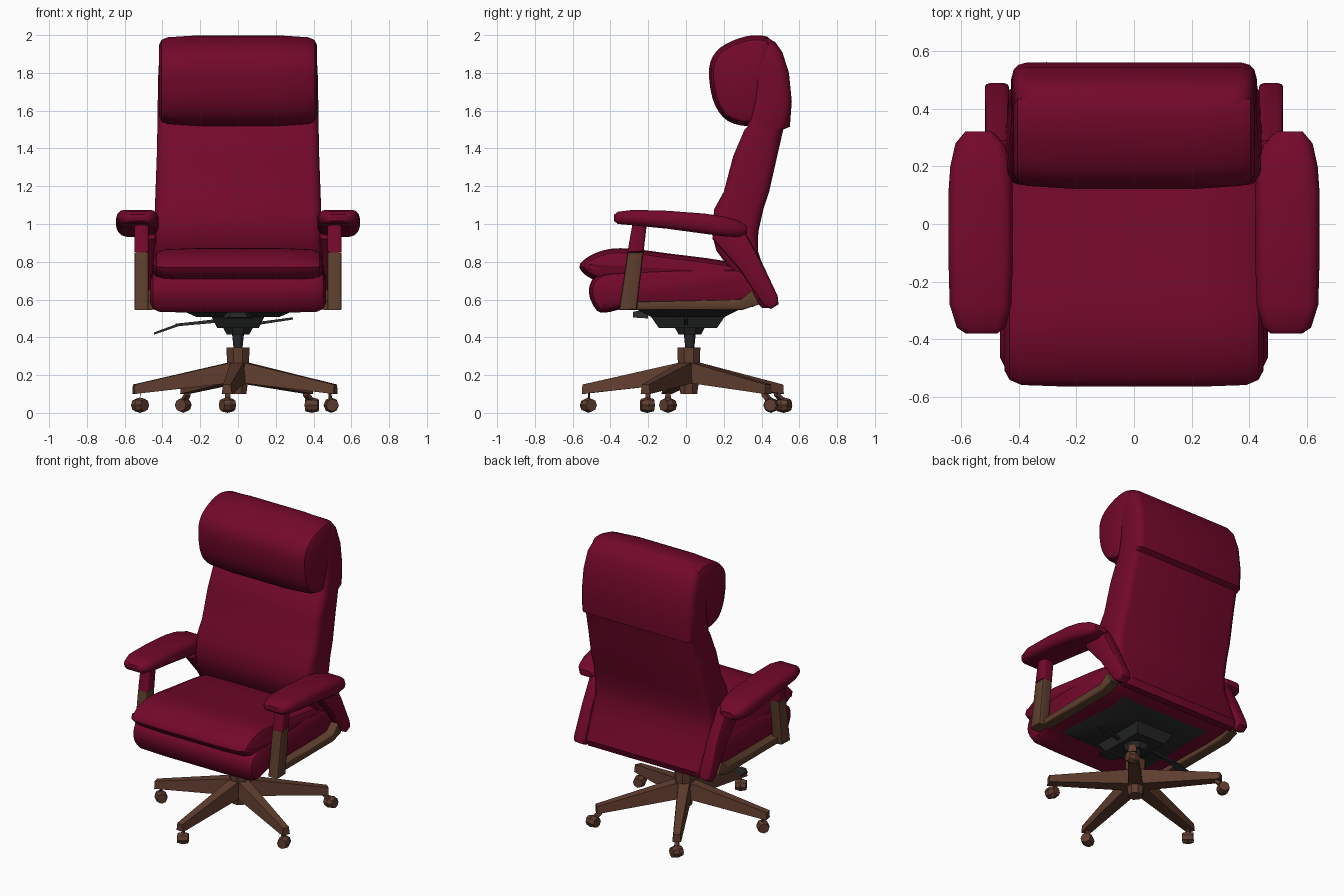
import bpy, bmesh, math
from mathutils import Vector, Matrix

if "Cube" in bpy.data.objects:
    bpy.data.objects.remove(bpy.data.objects["Cube"])


def material(name, rgb):
    m = bpy.data.materials.new(name)
    m.use_nodes = True
    m.diffuse_color = (*rgb, 1)
    m.node_tree.nodes["Principled BSDF"].inputs["Base Color"].default_value = (*rgb, 1)
    return m


CRIMSON = material("crimson leather", (0.17, 0.0025, 0.023))
WALNUT = material("walnut base", (0.115, 0.046, 0.028))
FRAME = material("brown frame", (0.108, 0.048, 0.026))
DARK = material("dark metal", (0.02, 0.021, 0.021))


def finish(name, bm, mat, angle=40):
    bmesh.ops.recalc_face_normals(bm, faces=bm.faces)
    mesh = bpy.data.meshes.new(name)
    bm.to_mesh(mesh)
    bm.free()
    mesh.materials.append(mat)
    ob = bpy.data.objects.new(name, mesh)
    bpy.context.collection.objects.link(ob)
    bpy.ops.object.select_all(action="DESELECT")
    ob.select_set(True)
    bpy.context.view_layer.objects.active = ob
    bpy.ops.object.shade_smooth_by_angle(angle=math.radians(angle))


def skin(name, rings, mat, angle=40):
    """Join equal rings of points into a closed body."""
    bm = bmesh.new()
    rings = [[bm.verts.new(p) for p in ring] for ring in rings]
    n = len(rings[0])
    for r, q in zip(rings, rings[1:]):
        for i in range(n):
            j = (i + 1) % n
            bm.faces.new((r[i], r[j], q[j], q[i]))
    bm.faces.new(rings[0])
    bm.faces.new(rings[-1])
    finish(name, bm, mat, angle)


def rounded(pts, steps=3):
    """Closed Catmull-Rom curve through the points."""
    out, n = [], len(pts)
    for i in range(n):
        a, b, c, d = (Vector(pts[(i + k) % n]) for k in (-1, 0, 1, 2))
        for s in range(steps):
            t = s / steps
            out.append(0.5 * (2 * b + (c - a) * t + (2 * a - 5 * b + 4 * c - d) * t * t
                              + (3 * b - a - 3 * c + d) * t ** 3))
    return out


def inset(pts, dist):
    """Move a counter-clockwise outline inwards."""
    out = []
    for i, p in enumerate(pts):
        t = (pts[(i + 1) % len(pts)] - pts[i - 1]).normalized()
        out.append(p + Vector((-t.y, t.x)) * dist)
    return out


def loft(name, outline, stations, mat, smooth=True):
    """Sweep a (y, z) outline across x; each station is (x, inset)."""
    pts = rounded(outline) if smooth else [Vector(p) for p in outline]
    if sum(p.x * pts[i - 1].y - p.y * pts[i - 1].x for i, p in enumerate(pts)) > 0:
        pts.reverse()
    skin(name, [[(x, p.x, p.y) for p in inset(pts, d)] for x, d in stations], mat)


def padded(half, soft, mid=0, bulge=0):
    """Symmetric stations with softened ends."""
    side = [(half, soft), (half - soft * 0.3, soft * 0.4), (half - soft, soft * 0.1),
            (half * 0.5, -bulge)]
    return [(mid - x, d) for x, d in side] + [(mid + x, d) for x, d in reversed(side)]


def rounded_box(x0, x1, v0, v1, radius):
    """Rectangle outline with rounded corners."""
    r = min(radius, 0.45 * (x1 - x0), 0.45 * (v1 - v0))
    corners = ((x1 - r, v1 - r), (x0 + r, v1 - r), (x0 + r, v0 + r), (x1 - r, v0 + r))
    return [(cx + r * math.cos(a), cv + r * math.sin(a))
            for k, (cx, cv) in enumerate(corners)
            for a in (math.pi / 2 * (k + s / 3) for s in range(4))]


def bar(name, a, b, size_a, size_b, mat):
    """Tapered four-sided bar between two points."""
    a, b = Vector(a), Vector(b)
    side = Vector((0, 0, 1)).cross(b - a).normalized()
    skin(name, [[p + side * w * s / 2 + Vector((0, 0, h * t / 2))
                 for s, t in ((-1, -1), (1, -1), (0.75, 1), (-0.75, 1))]
                for p, (w, h) in ((a, size_a), (b, size_b))], mat, 25)


def cone(name, centre, z0, z1, r0, r1, mat, sides=8, scale=(1, 1)):
    bm = bmesh.new()
    bmesh.ops.create_cone(bm, cap_ends=True, segments=sides, radius1=r0, radius2=r1,
                          depth=z1 - z0)
    turn = Matrix.Rotation(math.pi / sides, 4, "Z")
    bmesh.ops.transform(bm, matrix=turn, verts=bm.verts)
    bmesh.ops.scale(bm, vec=(*scale, 1), verts=bm.verts)
    bmesh.ops.translate(bm, vec=(*centre, (z0 + z1) / 2), verts=bm.verts)
    finish(name, bm, mat, 30)


# Seat: lower cushion and overhanging top cushion
loft("seat_lower_cushion",
     [(-0.47, 0.54), (-0.40, 0.535), (-0.25, 0.56), (0.35, 0.56), (0.40, 0.68), (0.3, 0.77),
      (-0.3, 0.76), (-0.47, 0.73), (-0.515, 0.64)],
     padded(0.465, 0.05), CRIMSON)
loft("seat_top_cushion",
     [(-0.50, 0.71), (-0.38, 0.69), (0.0, 0.68), (0.3, 0.68), (0.33, 0.76), (0.2, 0.805),
      (-0.1, 0.845), (-0.30, 0.87), (-0.42, 0.865), (-0.52, 0.825), (-0.565, 0.77)],
     padded(0.45, 0.06), CRIMSON)

# Backrest sections: height, half width, front, rear
BACK = [(0.555, 0.44, 0.405, 0.455), (0.60, 0.455, 0.36, 0.475), (0.75, 0.455, 0.24, 0.415),
        (0.86, 0.448, 0.16, 0.38), (0.96, 0.443, 0.135, 0.383), (1.08, 0.44, 0.15, 0.41),
        (1.17, 0.437, 0.20, 0.44), (1.36, 0.43, 0.25, 0.483), (1.50, 0.427, 0.31, 0.515),
        (1.515, 0.427, 0.325, 0.55), (1.65, 0.425, 0.35, 0.56), (1.80, 0.422, 0.35, 0.545),
        (1.91, 0.415, 0.36, 0.51), (1.96, 0.40, 0.37, 0.475), (1.985, 0.37, 0.38, 0.435)]
skin("backrest", [[(x, y, z) for x, y in rounded_box(-w, w, f, r, 0.05)]
                  for z, w, f, r in BACK], CRIMSON)
loft("head_cushion",
     [(0.28, 1.53), (0.20, 1.57), (0.145, 1.67), (0.128, 1.82), (0.165, 1.91), (0.25, 1.965),
      (0.36, 1.993), (0.45, 1.965), (0.45, 1.8), (0.39, 1.62), (0.36, 1.535)],
     padded(0.418, 0.045, bulge=0.006), CRIMSON)

# Arm pad sections: depth, inner, outer, bottom, top
PAD = [(-0.38, 0.475, 0.585, 1.015, 1.05), (-0.36, 0.447, 0.615, 1.0, 1.065),
       (-0.28, 0.426, 0.64, 0.993, 1.075), (-0.10, 0.42, 0.645, 0.975, 1.07),
       (0.10, 0.42, 0.645, 0.948, 1.055), (0.20, 0.427, 0.638, 0.935, 1.04),
       (0.28, 0.447, 0.62, 0.93, 1.018), (0.322, 0.495, 0.585, 0.95, 0.99)]
for tag, s in (("left", 1), ("right", -1)):
    skin(tag + "_arm_pad", [[(s * x, y, z) for x, z in rounded_box(a, b, lo, hi, 0.04)]
                            for y, a, b, lo, hi in PAD], CRIMSON)
    post = padded(0.038, 0.012, s * 0.511)
    loft(tag + "_front_post_wood",
         [(-0.355, 0.545), (-0.26, 0.545), (-0.225, 0.85), (-0.31, 0.85)],
         post, FRAME, smooth=False)
    loft(tag + "_front_post_padding",
         [(-0.31, 0.85), (-0.225, 0.85), (-0.205, 1.02), (-0.28, 1.02)],
         post, CRIMSON, smooth=False)
    loft(tag + "_side_rail",
         [(-0.28, 0.545), (0.30, 0.545), (0.39, 0.575), (0.35, 0.65), (0.29, 0.60),
          (-0.28, 0.59)],
         padded(0.036, 0.008, s * 0.481), FRAME, smooth=False)
    loft(tag + "_rear_post",
         [(0.41, 0.57), (0.45, 0.55), (0.49, 0.575), (0.485, 0.62), (0.40, 0.80),
          (0.29, 1.0), (0.15, 0.99), (0.14, 0.92), (0.28, 0.76)],
         padded(0.042, 0.015, s * 0.476), CRIMSON, smooth=False)

# Tilt mechanism beneath the seat
turned = math.sqrt(0.5)
cone("seat_tray", (0, 0.01), 0.508, 0.565, 0.22 / turned, 0.35 / turned, DARK, 4, (1, 0.88))
cone("tilt_housing", (0, 0.01), 0.45, 0.53, 0.11 / turned, 0.15 / turned, DARK, 4, (1, 1.4))
cone("tilt_boss", (0, 0.02), 0.415, 0.46, 0.065, 0.09, DARK)
cone("gas_column", (0, 0.02), 0.32, 0.43, 0.022, 0.034, DARK, 12)
bar("front_tilt_nub", (0, -0.28, 0.52), (0, -0.2, 0.525), (0.1, 0.03), (0.16, 0.05), DARK)
bar("right_lever_rod", (-0.08, 0, 0.49), (-0.33, 0, 0.465), (0.025, 0.02), (0.02, 0.014), DARK)
bar("right_lever_paddle", (-0.31, 0, 0.468), (-0.445, 0, 0.42), (0.04, 0.015), (0.08, 0.012), DARK)
bar("left_lever_rod", (0.08, 0, 0.47), (0.29, 0, 0.5), (0.025, 0.016), (0.02, 0.012), DARK)

# Five-legged base with swivelled casters
hub = Vector((0, 0.015, 0))
cone("hub_collar", hub.xy, 0.24, 0.345, 0.062, 0.066, WALNUT)
cone("hub_lower", hub.xy, 0.10, 0.26, 0.048, 0.07, WALNUT)
for i, reach in enumerate((0.585, 0.58, 0.53, 0.535, 0.54)):
    angle = math.radians(48 + 72 * i)
    d = Vector((math.cos(angle), math.sin(angle), 0))
    bar(f"leg_{i + 1}", hub + d * 0.03 + Vector((0, 0, 0.215)),
        hub + d * 0.565 + Vector((0, 0, 0.125)), (0.095, 0.11), (0.055, 0.05), WALNUT)
    spot = hub + d * reach
    bar(f"caster_fork_{i + 1}", spot + Vector((0, 0, 0.06)),
        hub + d * 0.53 + Vector((0.001, 0, 0.105)), (0.035, 0.03), (0.03, 0.03), WALNUT)
    # twin wheels, each tapering outwards
    for k in (-1, 1):
        bm = bmesh.new()
        bmesh.ops.create_cone(bm, cap_ends=True, segments=8, radius1=0.041 - 0.008 * (k < 0),
                              radius2=0.041 - 0.008 * (k > 0), depth=0.034)
        spin = Matrix.Rotation(angle + 0.6, 4, "Z") @ Matrix.Rotation(math.pi / 2, 4, "X")
        place = Matrix.Translation(spot + Vector((0, 0, 0.041)))
        bmesh.ops.transform(bm, verts=bm.verts,
                            matrix=place @ spin @ Matrix.Translation((0, 0, 0.0175 * k)))
        finish(f"caster_wheel_{i + 1}_{'outer' if k > 0 else 'inner'}", bm, WALNUT, 30)
